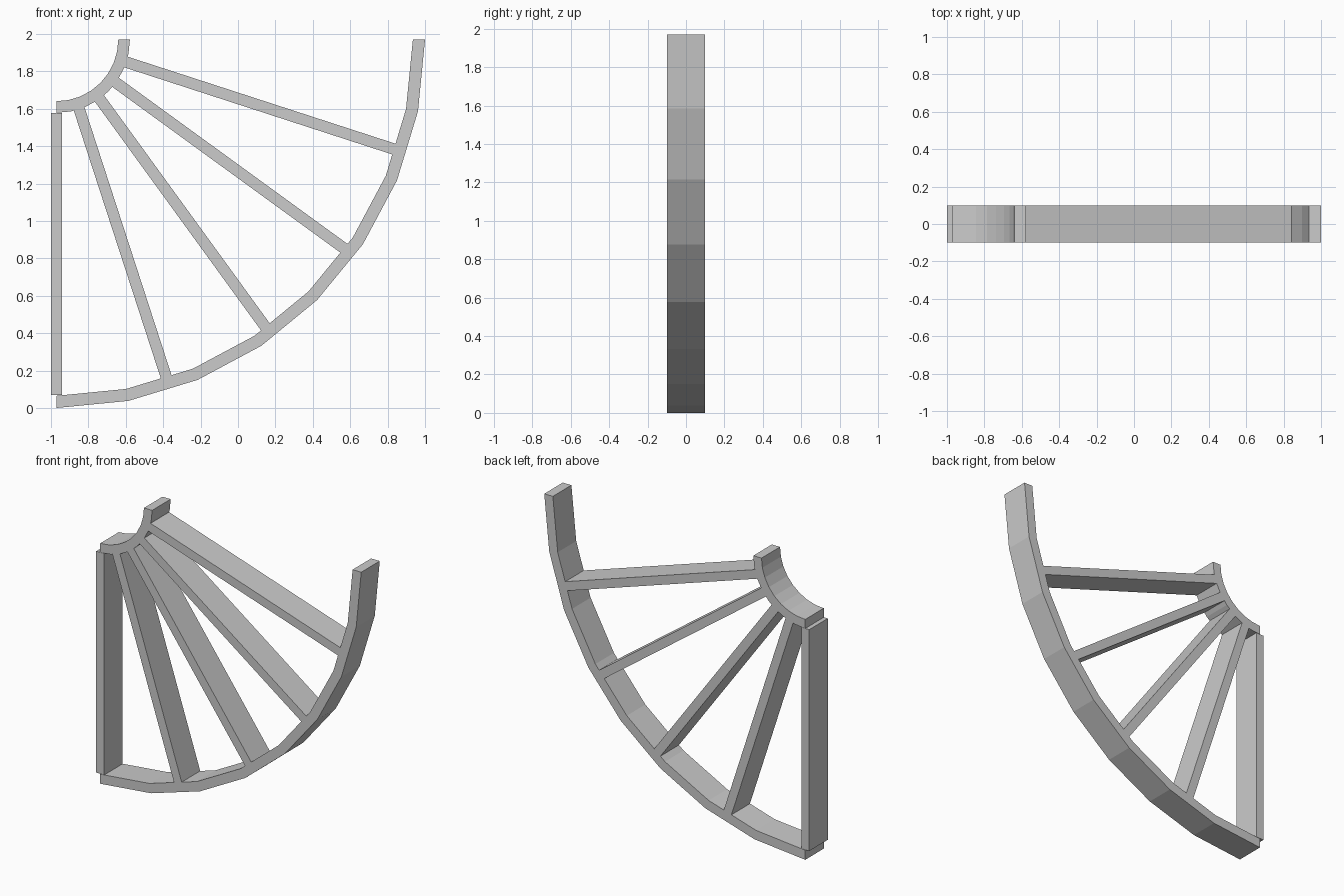
import bpy, bmesh
from math import sin, cos, radians

if "Cube" in bpy.data.objects:
    bpy.data.objects.remove(bpy.data.objects["Cube"])

CX, CZ = -0.97, 1.97   # hub centre of the quarter fan
HALF = 0.1             # half depth in y


def polar(r, deg):
    """Point at radius r, angle measured from straight down towards +x."""
    a = radians(deg)
    return CX + r * sin(a), CZ - r * cos(a)


def extrude_strip(name, inner, outer):
    """Solid band between two matching rows of (x, z) points."""
    bm = bmesh.new()
    rings = []
    for (ix, iz), (ox, oz) in zip(inner, outer):
        rings.append([bm.verts.new(p) for p in (
            (ix, -HALF, iz), (ox, -HALF, oz), (ox, HALF, oz), (ix, HALF, iz))])
    for a, b in zip(rings, rings[1:]):
        for i in range(4):
            j = (i + 1) % 4
            bm.faces.new((a[i], a[j], b[j], b[i]))
    bm.faces.new(rings[0])
    bm.faces.new(rings[-1][::-1])
    bmesh.ops.recalc_face_normals(bm, faces=bm.faces)
    mesh = bpy.data.meshes.new(name)
    bm.to_mesh(mesh)
    bm.free()
    bpy.context.collection.objects.link(bpy.data.objects.new(name, mesh))


def arc(name, r_in, r_out, segments=8):
    angles = [90 * i / segments for i in range(segments + 1)]
    extrude_strip(name, [polar(r_in, a) for a in angles],
                  [polar(r_out, a) for a in angles])


def spoke(name, deg, r0=0.385, r1=1.902, half_w=0.03):
    a = radians(deg)
    dx, dz = cos(a) * half_w, sin(a) * half_w
    ends = [polar(r0, deg), polar(r1, deg)]
    extrude_strip(name, [(x - dx, z - dz) for x, z in ends],
                  [(x + dx, z + dz) for x, z in ends])


# Curved rims
arc("outer_rim", 1.905, 1.97)
arc("inner_rim", 0.33, 0.392)

# Vertical edge bar and four radiating bars
for i in range(5):
    spoke("edge_bar" if i == 0 else f"radial_bar_{i}", 18 * i,
          r0=0.392 if i == 0 else 0.382)
